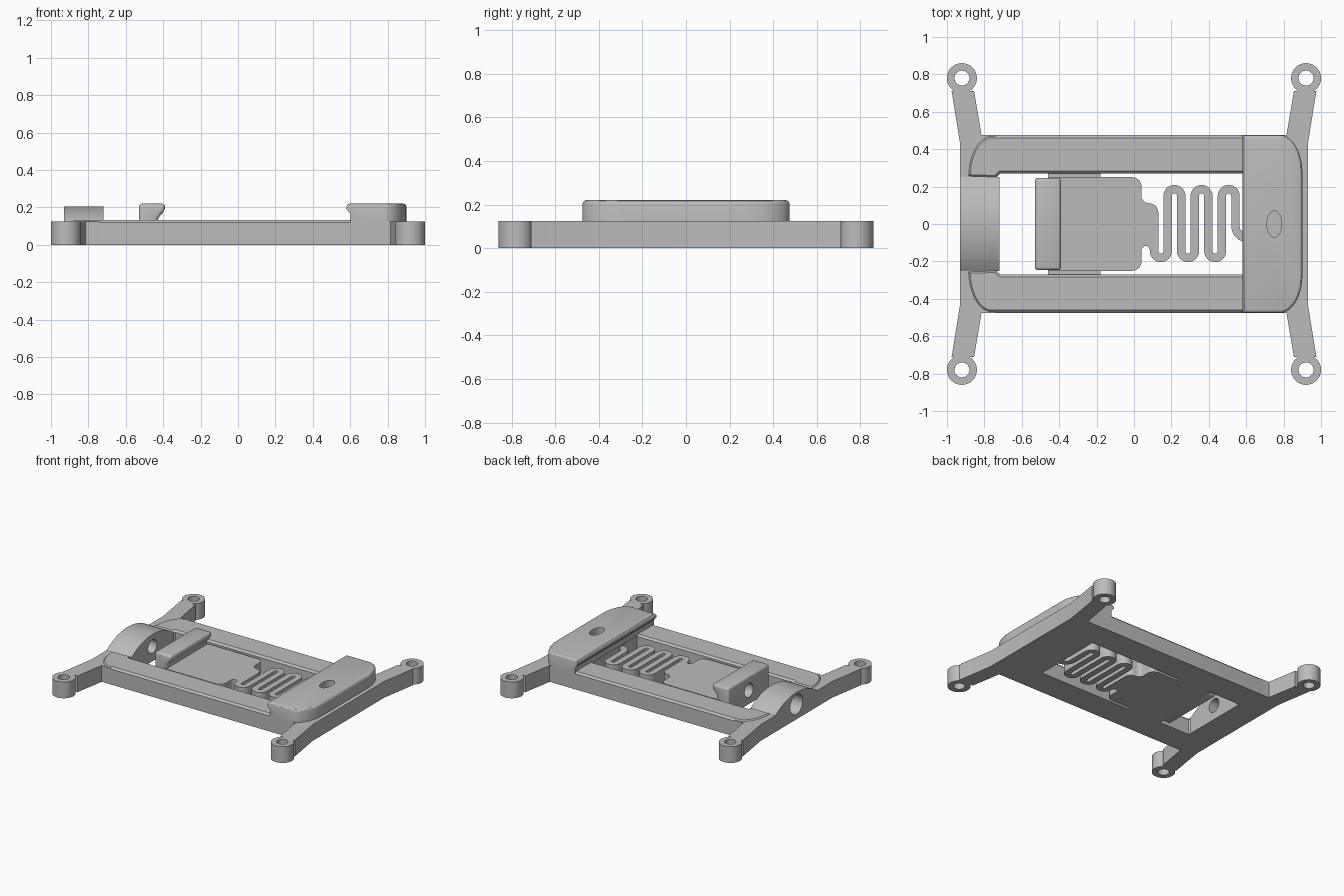
import bpy, bmesh
from math import sin, cos, pi
from mathutils import Vector

if "Cube" in bpy.data.objects:
    bpy.data.objects.remove(bpy.data.objects["Cube"])

GREY = (0.5, 0.5, 0.5, 1)
mat = bpy.data.materials.new("plain_grey")
mat.use_nodes = True
mat.diffuse_color = GREY
mat.node_tree.nodes["Principled BSDF"].inputs["Base Color"].default_value = GREY

DECK, RAIL, TONGUE = 0.124, 0.132, 0.115


def arc(cx, cy, rx, ry, a0, a1, n=16):
    """Points on an elliptical arc, angles in degrees."""
    angles = [(a0 + (a1 - a0) * i / n) * pi / 180 for i in range(n + 1)]
    return [(cx + rx * cos(a), cy + ry * sin(a)) for a in angles]


def prism(name, outline, lo, hi, axis="z", top_bevel=0, segments=1):
    """Extrude a closed outline along an axis, optionally bevelling the far rim."""
    place = {"z": lambda u, v, w: (u, v, w),
             "x": lambda u, v, w: (w, u, v),
             "y": lambda u, v, w: (u, w, v)}[axis]
    bm = bmesh.new()
    face = bm.faces.new([bm.verts.new(place(u, v, lo)) for u, v in outline])
    ext = bmesh.ops.extrude_face_region(bm, geom=[face])["geom"]
    shift = Vector(place(0, 0, hi - lo))
    bmesh.ops.translate(bm, verts=[g for g in ext if isinstance(g, bmesh.types.BMVert)], vec=shift)
    bmesh.ops.recalc_face_normals(bm, faces=bm.faces)
    if top_bevel:
        top = [g for g in ext if isinstance(g, bmesh.types.BMFace)][0]
        bmesh.ops.bevel(bm, geom=list(top.edges), offset=top_bevel, segments=segments,
                        profile=0.5, affect="EDGES")
    mesh = bpy.data.meshes.new(name)
    bm.to_mesh(mesh)
    bm.free()
    mesh.materials.append(mat)
    ob = bpy.data.objects.new(name, mesh)
    bpy.context.collection.objects.link(ob)
    return ob


def activate(ob):
    bpy.ops.object.select_all(action="DESELECT")
    ob.select_set(True)
    bpy.context.view_layer.objects.active = ob


def cut(ob, cutter):
    """Subtract the cutter and discard it."""
    mod = ob.modifiers.new("cut", "BOOLEAN")
    mod.operation, mod.solver, mod.object = "DIFFERENCE", "EXACT", cutter
    activate(ob)
    bpy.ops.object.modifier_apply(modifier=mod.name)
    bpy.data.objects.remove(cutter)


def circle(cx, cy, rx, ry=None):
    return arc(cx, cy, rx, ry or rx, 0, 360, 40)[:-1]


def flip(points):
    return [(x, -y) for x, y in points]


parts = []

# Corner arms, mounting eyes and side rails, mirrored front to back
for side, turn in (("back", lambda p: p), ("front", flip)):
    left_arm = [(-.93, .24), (-.93, .43), (-.975, .71), (-.855, .71),
                (-.815, .475), (-.74, .475), (-.74, .24)]
    right_arm = [(.93, 0), (.93, .43), (.975, .71), (.855, .71),
                 (.815, .475), (.6, .475), (.6, 0)]
    parts.append(prism(side + "_right_arm", turn(left_arm), 0, DECK))
    parts.append(prism(side + "_left_arm", turn(right_arm), 0, DECK))
    for end, x in (("right", -.92), ("left", .92)):
        eye = prism(f"{side}_{end}_eye", turn(circle(x, .78, .08)), 0, DECK)
        cut(eye, prism("cutter", turn(circle(x, .78, .04)), -.1, .3))
        parts.append(eye)
    rail = arc(-.76, .25, .13, .225, 180, 90) + [(.64, .475), (.64, .27), (-.715, .27), (-.74, .245)]
    parts.append(prism(side + "_rail", turn(rail), 0, RAIL, top_bevel=.014))

# Arched end block with a stepped bore
crown = arc(0, -.225, .43, .43, 54.45, 125.55, 28)
arch = prism("arched_end", [(-.25, 0), (.25, 0)] + crown, -.93, -.72, "x")
cut(arch, prism("cutter", circle(0, .113, .075), -1, -.8, "x"))
cut(arch, prism("cutter", circle(0, .113, .052), -.85, -.6, "x"))
parts.append(arch)

# Fixed jaw with undercut lip and oval recess
half = [(.58, .475)] + arc(.78, .275, .12, .2, 90, 0)
jaw = prism("fixed_jaw", half + flip(half)[::-1], .1, .22, top_bevel=.018, segments=3)
undercut = [(.5, .19), (.58, .19), (.602, .165), (.602, .05), (.5, .05)]
cut(jaw, prism("cutter", undercut, -.6, .6, "y"))
cut(jaw, prism("cutter", circle(.75, 0, .04, .07), .15, .3))
parts.append(jaw)

# Sliding tongue with guide tabs
edge = [(-.46, .25)] + arc(-.01, .2, .05, .05, 90, 0, 8)
edge += arc(.085, .15, .045, .04, 180, 270, 6) + arc(.085, .06, .045, .05, 90, 0, 6)
low = [(.13, -.145), (.085, -.145)] + arc(.062, -.145, .023, .028, 0, 180, 8)
low += arc(-.01, -.2, .05, .05, 0, -90, 8) + [(-.46, -.25)]
parts.append(prism("sliding_tongue", edge + low, 0, TONGUE))
parts.append(prism("guide_tabs", [(-.46, -.27), (-.18, -.27), (-.18, .27), (-.46, .27)], 0, .09))

# Moving jaw with a blind hole
profile = [(-.53, 0), (-.53, .22), (-.39, .22), (-.39, .185), (-.43, .14), (-.43, 0)]
moving = prism("moving_jaw", profile, -.247, .247, "y")
bev = moving.modifiers.new("soft_edges", "BEVEL")
bev.width, bev.segments, bev.limit_method = .018, 3, "ANGLE"
activate(moving)
bpy.ops.object.modifier_apply(modifier=bev.name)
cut(moving, prism("cutter", circle(0, .113, .052), -.6, -.465, "x"))
parts.append(moving)

# Serpentine spring: a ribbon following alternating half-turns
pitch, first = .0725, .1075
path = [(first, .03)]
for i in range(6):
    cx = first + pitch * (i + .5)
    if i % 2 == 0:
        path += arc(cx, -.145, pitch / 2, pitch / 2, 180, 360)
    else:
        path += arc(cx, .15, pitch / 2, pitch / 2, 180, 0)
path += arc(first + 6 * pitch + .065, -.01, .065, .065, 180, 270, 10) + [(.64, -.075)]
left, right = [], []
for i, p in enumerate(path):
    a, b = Vector(path[max(i - 1, 0)]), Vector(path[min(i + 1, len(path) - 1)])
    d = (b - a).normalized() * .0225
    left.append((p[0] - d.y, p[1] + d.x))
    right.append((p[0] + d.y, p[1] - d.x))
parts.append(prism("serpentine_spring", left + right[::-1], 0, TONGUE))

for ob in parts:
    activate(ob)
    bpy.ops.object.shade_smooth_by_angle(angle=pi / 6)
